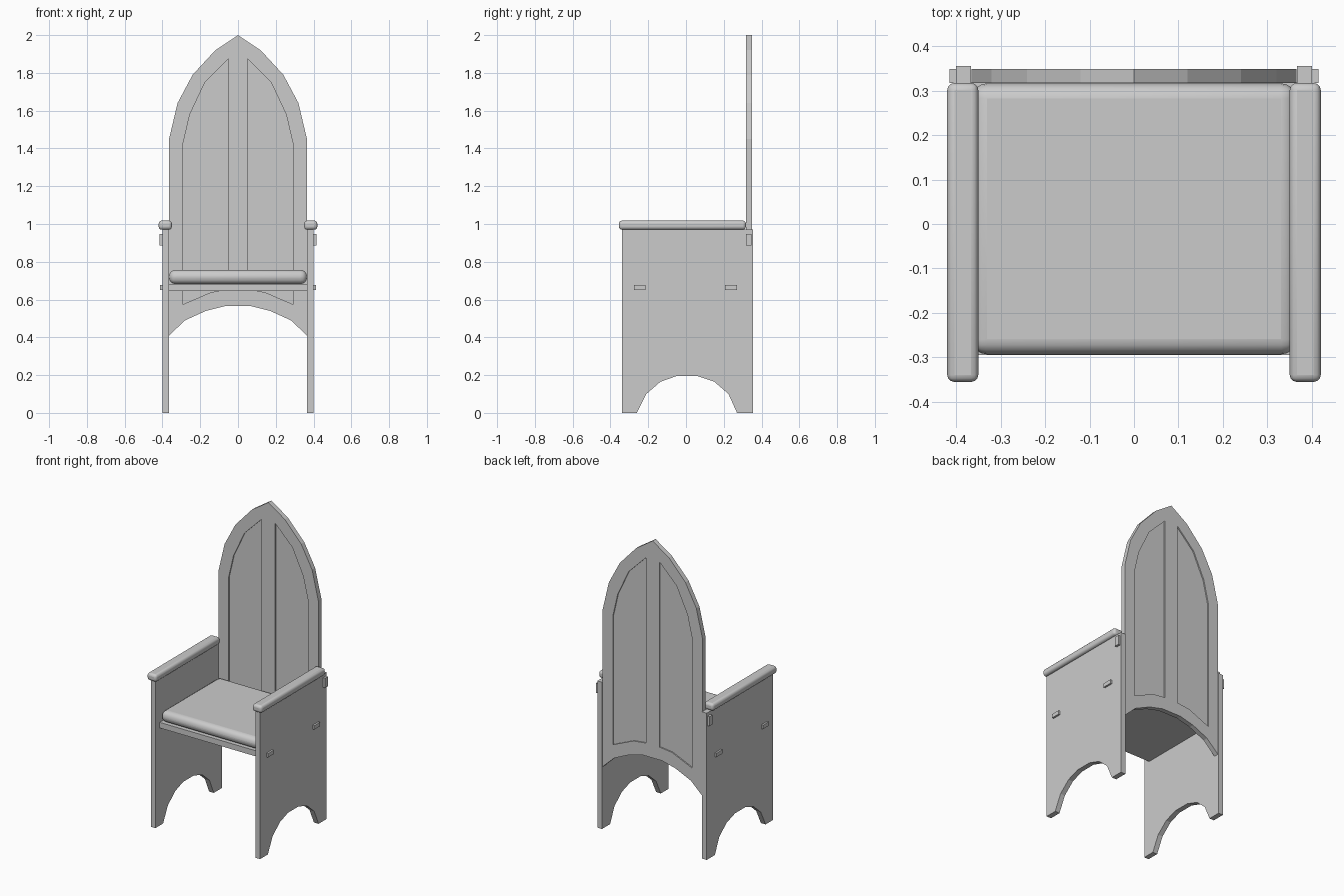
import bpy
import bmesh
from math import pi, radians

cube = bpy.data.objects.get("Cube")
if cube:
    bpy.data.objects.remove(cube)

grey = bpy.data.materials.new("plain grey")
grey.use_nodes = True
grey.diffuse_color = (0.6, 0.6, 0.6, 1)
grey.node_tree.nodes["Principled BSDF"].inputs["Base Color"].default_value = (0.6, 0.6, 0.6, 1)


def add(name, mesh):
    obj = bpy.data.objects.new(name, mesh)
    bpy.context.collection.objects.link(obj)
    mesh.materials.clear()
    mesh.materials.append(grey)
    return obj


def box(name, x, y, z, bevel=0, segments=3):
    """Box from (min, max) ranges, with optional rounded edges."""
    bm = bmesh.new()
    bmesh.ops.create_cube(bm, size=1)
    for v in bm.verts:
        v.co = [(a + b) / 2 + c * (b - a) for (a, b), c in zip((x, y, z), v.co)]
    mesh = bpy.data.meshes.new(name)
    bm.to_mesh(mesh)
    bm.free()
    obj = add(name, mesh)
    if bevel:
        mod = obj.modifiers.new("rounding", "BEVEL")
        mod.width = bevel
        mod.segments = segments
        bpy.ops.object.select_all(action="DESELECT")
        obj.select_set(True)
        bpy.context.view_layer.objects.active = obj
        bpy.ops.object.shade_smooth_by_angle(angle=radians(50))
    return obj


def board(name, outlines, thickness, location, rotation):
    """Flat board cut from closed outlines; inner outlines become holes."""
    curve = bpy.data.curves.new(name, "CURVE")
    curve.dimensions = "2D"
    curve.fill_mode = "BOTH"
    curve.extrude = thickness / 2
    for points in outlines:
        spline = curve.splines.new("POLY")
        spline.points.add(len(points) - 1)
        for p, (u, v) in zip(spline.points, points):
            p.co = (u, v, 0, 1)
        spline.use_cyclic_u = True
    temp = bpy.data.objects.new("temp", curve)
    bpy.context.collection.objects.link(temp)
    deps = bpy.context.evaluated_depsgraph_get()
    mesh = bpy.data.meshes.new_from_object(temp.evaluated_get(deps))
    bpy.data.objects.remove(temp)
    bm = bmesh.new()
    bm.from_mesh(mesh)
    bmesh.ops.remove_doubles(bm, verts=bm.verts, dist=0.0001)
    bmesh.ops.recalc_face_normals(bm, faces=bm.faces)
    for f in bm.faces:
        f.smooth = False
    bm.to_mesh(mesh)
    bm.free()
    obj = add(name, mesh)
    obj.location = location
    obj.rotation_euler = rotation
    return obj


def flip(points):
    return [(-u, v) for u, v in reversed(points)]


# Pointed backrest with two sunken panels
half = [(0.07, 0.565), (0.17, 0.54), (0.28, 0.49), (0.365, 0.41),
        (0.365, 1.45), (0.32, 1.64), (0.24, 1.79), (0.12, 1.92)]
outline = half + [(0, 2)] + flip(half)
opening = [(0.05, 0.65), (0.14, 0.64), (0.29, 0.575), (0.29, 1.43),
           (0.255, 1.58), (0.175, 1.75), (0.05, 1.875)]
back_y = 0.333
upright = (pi / 2, 0, 0)
board("backrest_frame", [outline, opening, flip(opening)], 0.032, (0, back_y, 0), upright)
for name, shape in (("left", opening), ("right", flip(opening))):
    board(name + "_back_panel", [shape], 0.016, (0, back_y, 0), upright)

# Seat and cushion
box("seat_board", (-0.368, 0.368), (-0.295, 0.318), (0.645, 0.682))
box("seat_cushion", (-0.365, 0.365), (-0.293, 0.316), (0.682, 0.757), 0.034, 4)

# Sides with arched feet, armrests and protruding tenons
side_outline = [(-0.34, 0), (-0.26, 0), (-0.21, 0.1), (-0.135, 0.165), (-0.05, 0.195),
                (0.06, 0.195), (0.15, 0.165), (0.225, 0.1), (0.27, 0), (0.355, 0),
                (0.355, 0.97), (-0.34, 0.97)]
for name, s in (("left", 1), ("right", -1)):
    def span(a, b):
        return tuple(sorted((s * a, s * b)))
    board(name + "_side", [side_outline], 0.034, (s * 0.383, 0, 0), (pi / 2, 0, pi / 2))
    box(name + "_armrest", span(0.35, 0.42), (-0.355, 0.317), (0.97, 1.018), 0.016)
    box(name + "_back_tenon", span(0.37, 0.415), (0.317, 0.348), (0.885, 0.948))
    box(name + "_front_seat_tenon", span(0.37, 0.412), (-0.275, -0.215), (0.65, 0.676))
    box(name + "_rear_seat_tenon", span(0.37, 0.412), (0.207, 0.27), (0.65, 0.676))
